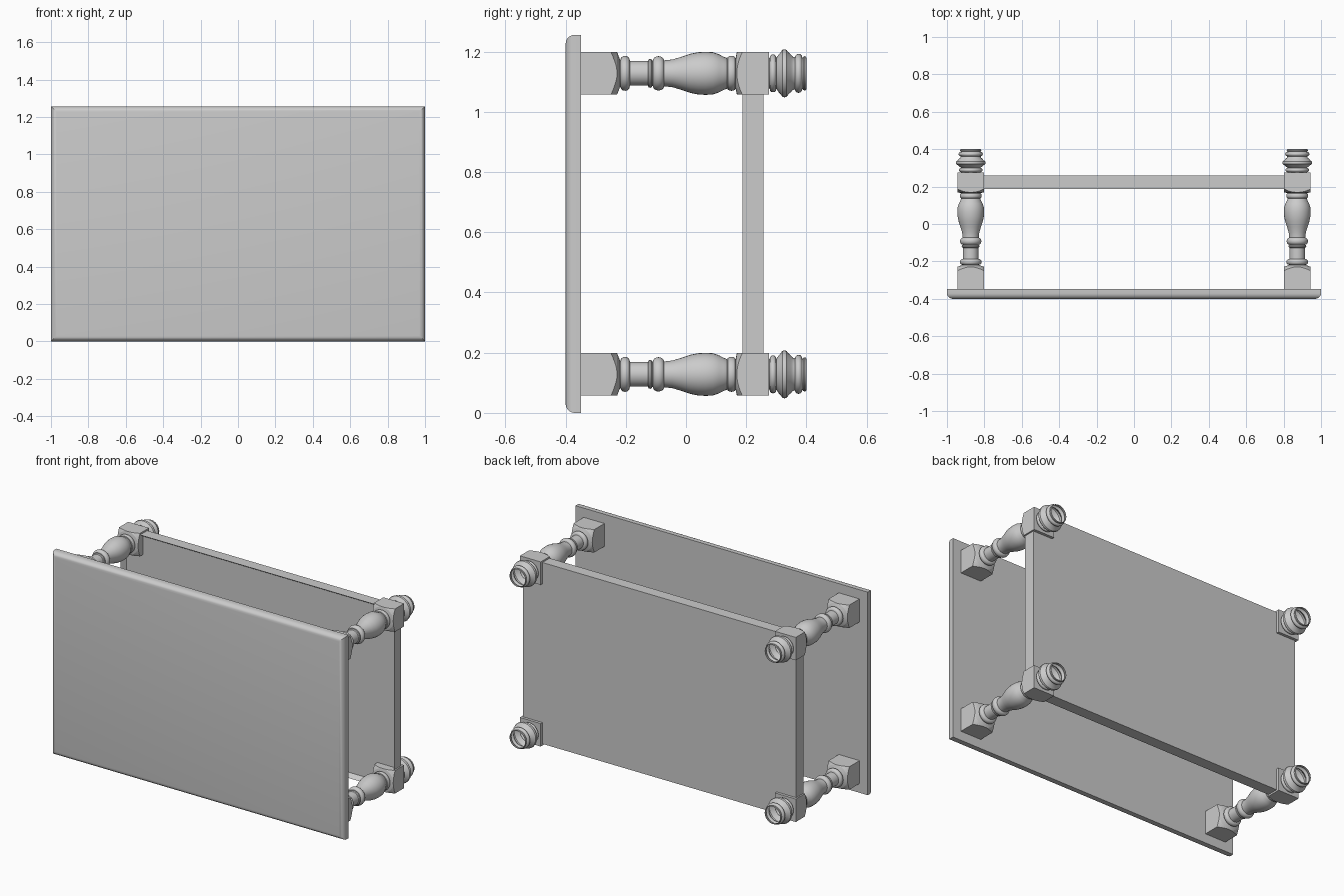
import bpy, bmesh, math
from mathutils import Vector

if "Cube" in bpy.data.objects:
    bpy.data.objects.remove(bpy.data.objects["Cube"])

MID = Vector((0, 0, 0.628))      # mirror centre shared by all four legs
LX, LZ = 0.873, 0.5              # leg axis offset from the mirror centre
HALF = 0.071                     # half width of the square leg blocks


def finish(name, bm, location=(0, 0, 0)):
    bmesh.ops.recalc_face_normals(bm, faces=bm.faces)
    me = bpy.data.meshes.new(name)
    bm.to_mesh(me)
    bm.free()
    ob = bpy.data.objects.new(name, me)
    ob.location = location
    bpy.context.collection.objects.link(ob)
    return ob


def smooth(ob, angle=35):
    bpy.ops.object.select_all(action='DESELECT')
    ob.select_set(True)
    bpy.context.view_layer.objects.active = ob
    bpy.ops.object.shade_smooth_by_angle(angle=math.radians(angle))


def add_box(bm, lo, hi):
    lo, hi = Vector(lo), Vector(hi)
    vs = bmesh.ops.create_cube(bm, size=1)['verts']
    bmesh.ops.scale(bm, vec=hi - lo, verts=vs)
    bmesh.ops.translate(bm, vec=(lo + hi) / 2, verts=vs)


def lathe(name, profile, capped=False, n=32):
    """Turn (y, radius) points around the leg axis."""
    bm = bmesh.new()
    rings = []
    for y, r in profile:
        rings.append([bm.verts.new((LX + r * math.cos(2 * math.pi * i / n), y,
                                    LZ + r * math.sin(2 * math.pi * i / n))) for i in range(n)])
    for a, b in zip(rings, rings[1:]):
        for i in range(n):
            j = (i + 1) % n
            bm.faces.new((a[i], a[j], b[j], b[i]))
    if capped:
        bm.faces.new(rings[0])
        bm.faces.new(rings[-1])
    return finish(name, bm, MID)


def mirror4(ob):
    m = ob.modifiers.new("mirror", 'MIRROR')
    m.use_axis = (True, False, True)


def bead(y0, y1, r0, r1, n=6):
    """Half-round ring profile between y0 and y1."""
    return [((y0 + y1) / 2 - (y1 - y0) / 2 * math.cos(math.pi * i / n),
             r0 + (r1 - r0) * math.sin(math.pi * i / n)) for i in range(n + 1)]


def leg_block(name, y0, y1, shoulder):
    """Square block whose end is turned to a rounded shoulder."""
    bm = bmesh.new()
    add_box(bm, (LX - HALF, y0, LZ - HALF), (LX + HALF, y1, LZ + HALF))
    ob = finish(name, bm, MID)
    cutter = lathe(name + "_cutter", shoulder, capped=True, n=48)
    cutter.hide_render = True
    cutter.hide_viewport = True
    b = ob.modifiers.new("turned_end", 'BOOLEAN')
    b.operation = 'INTERSECT'
    b.solver = 'EXACT'
    b.object = cutter
    mirror4(ob)


# Table top, rounded along its outer face
bm = bmesh.new()
add_box(bm, (-1, -0.4, 0), (1, -0.348, 1.256))
edges = [e for e in bm.edges if all(v.co.y < -0.39 for v in e.verts)]
bmesh.ops.bevel(bm, geom=edges, offset=0.03, segments=5, profile=0.5, affect='EDGES')
smooth(finish("table_top", bm))

# Square blocks at the top and the shelf level of each leg
leg_block("upper_leg_block", -0.348, -0.2,
          [(-0.4, 0.13), (-0.266, 0.13), (-0.249, 0.1), (-0.238, 0.083),
           (-0.229, 0.071), (-0.219, 0.045)])
leg_block("lower_leg_block", 0.15, 0.275,
          [(0.164, 0.045), (0.169, 0.071), (0.177, 0.085), (0.187, 0.1),
           (0.205, 0.13), (0.32, 0.13)])

# Turned spindle between the blocks
spindle = ([(-0.225, 0.045)] + bead(-0.218, -0.187, 0.045, 0.058)
           + [(-0.186, 0.041), (-0.127, 0.041)] + bead(-0.126, -0.112, 0.042, 0.048, 4)
           + bead(-0.110, -0.073, 0.043, 0.057, 8)
           + [(-0.072, 0.043), (-0.045, 0.046), (-0.015, 0.055), (0.015, 0.065),
              (0.04, 0.070), (0.065, 0.0715), (0.09, 0.070), (0.11, 0.063),
              (0.125, 0.055), (0.136, 0.051)]
           + bead(0.137, 0.165, 0.050, 0.058) + [(0.172, 0.05)])
ob = lathe("leg_spindle", spindle)
smooth(ob)
mirror4(ob)

# Turned foot, open at its end
foot = ([(0.275, 0.05)] + bead(0.278, 0.300, 0.052, 0.063)
        + [(0.303, 0.055)]
        + [(0.307, 0.062), (0.314, 0.069), (0.320, 0.078), (0.327, 0.080),
           (0.334, 0.078), (0.341, 0.069), (0.349, 0.062), (0.355, 0.055)]
        + bead(0.362, 0.386, 0.053, 0.065) + bead(0.388, 0.400, 0.052, 0.057, 4))
ob = lathe("foot", foot)
smooth(ob)
mirror4(ob)

# Lower shelf: panel with a thin raised rail around its inner side
X, Z0, Z1, T = 0.935, 0.067, 1.189, 0.027
bm = bmesh.new()
add_box(bm, (-X, 0.188, Z0), (X, 0.258, Z1))
face = min(bm.faces, key=lambda f: f.calc_center_median().y)
bmesh.ops.inset_region(bm, faces=[face], thickness=T)
bmesh.ops.translate(bm, vec=(0, 0.03, 0), verts=face.verts[:])
finish("lower_shelf", bm)
